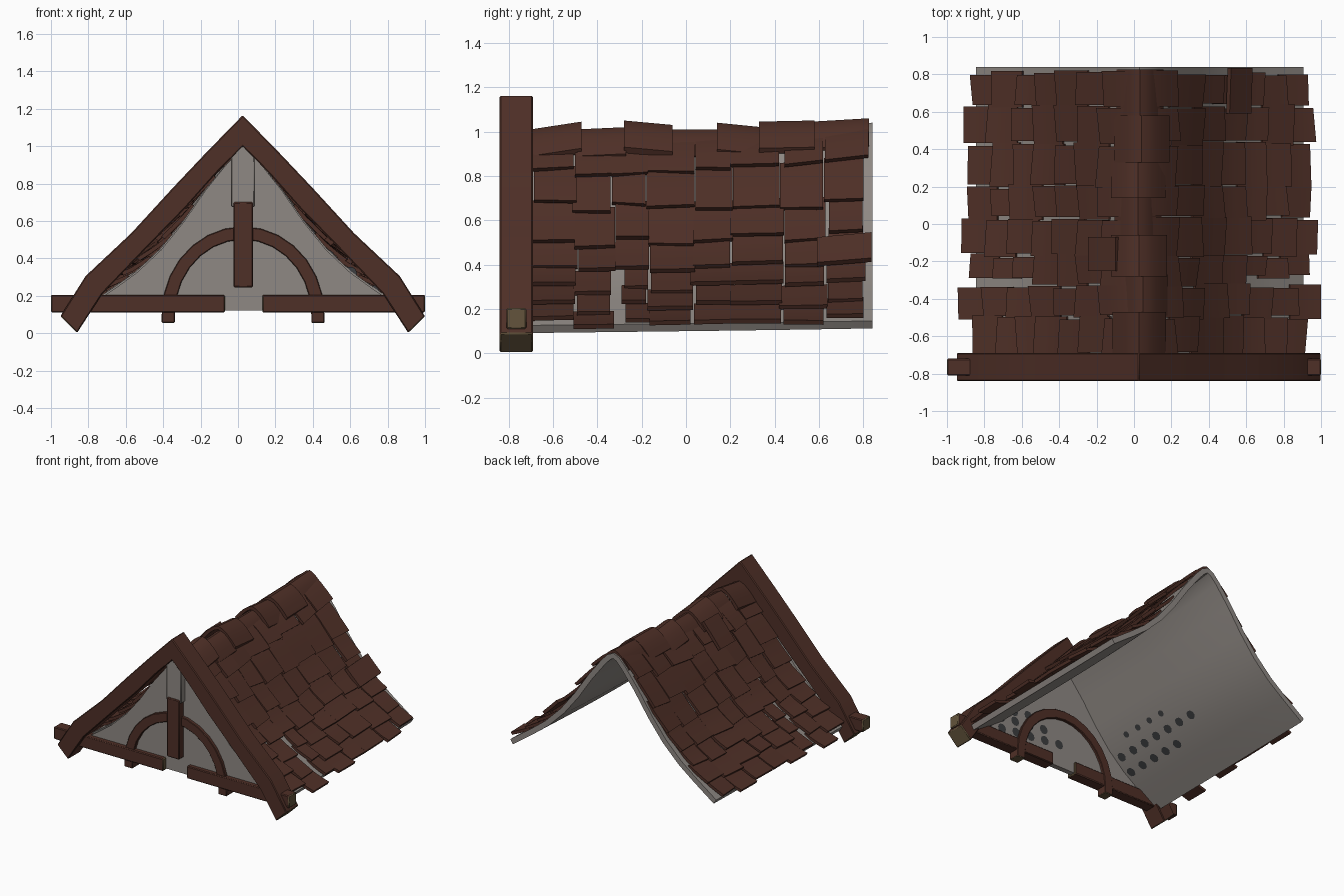
import bpy, bmesh, math, random
from mathutils import Vector

if "Cube" in bpy.data.objects:
    bpy.data.objects.remove(bpy.data.objects["Cube"])

random.seed(4)
CX = 0.03          # the roof sits slightly right of centre


def material(name, rgb):
    m = bpy.data.materials.new(name)
    m.diffuse_color = (*rgb, 1)
    m.use_nodes = True
    m.node_tree.nodes["Principled BSDF"].inputs["Base Color"].default_value = m.diffuse_color
    return m


BROWN = material("dark_brown_wood", (0.078, 0.029, 0.020))
TAN = material("cut_wood_end", (0.125, 0.088, 0.045))
GREY = material("grey_plaster", (0.275, 0.25, 0.23))
DARK = material("dark_spot", (0.045, 0.047, 0.05))


def make(name, bm, mats, bevel=0):
    bmesh.ops.recalc_face_normals(bm, faces=bm.faces)
    me = bpy.data.meshes.new(name)
    bm.to_mesh(me)
    bm.free()
    for m in mats:
        me.materials.append(m)
    ob = bpy.data.objects.new(name, me)
    bpy.context.collection.objects.link(ob)
    if bevel:
        mod = ob.modifiers.new("bevel", "BEVEL")
        mod.width, mod.segments = bevel, 1
        mod.limit_method, mod.angle_limit = "ANGLE", math.radians(50)
    return ob


# Timber following two matching (x, z) edges, extruded along y; end faces use slot 1
def band(name, outer, inner, y0, y1, mats, bevel=0.006):
    bm = bmesh.new()
    rings = [[bm.verts.new((p[0], y, p[1])) for p, y in ((a, y0), (b, y0), (b, y1), (a, y1))]
             for a, b in zip(outer, inner)]
    for r, s in zip(rings, rings[1:]):
        for k in range(4):
            bm.faces.new((r[k], r[(k + 1) % 4], s[(k + 1) % 4], s[k]))
    for r in (rings[0], rings[-1]):
        bm.faces.new(r).material_index = len(mats) - 1
    return make(name, bm, mats, bevel)


# Closed solid between an upper and a lower grid: f(u, v, side) with side 1 or 0
def sheet(bm, f, us, vs):
    g = [[[bm.verts.new(f(u, v, s)) for v in vs] for u in us] for s in (1, 0)]
    n, m = len(us) - 1, len(vs) - 1
    for a in g:
        for i in range(n):
            for j in range(m):
                bm.faces.new((a[i][j], a[i + 1][j], a[i + 1][j + 1], a[i][j + 1]))
    rim = [(i, 0) for i in range(n)] + [(n, j) for j in range(m)] + \
          [(i, m) for i in range(n, 0, -1)] + [(0, j) for j in range(m, 0, -1)]
    for (i, j), (k, l) in zip(rim, rim[1:] + rim[:1]):
        bm.faces.new((g[0][i][j], g[0][k][l], g[1][k][l], g[1][i][j]))


def steps(a, b, n):
    return [a + (b - a) * i / n for i in range(n + 1)]


# Flared roof profile: height against distance from the ridge
PROFILE = [(0, .975), (.05, .955), (.1, .905), (.21, .77), (.33, .60), (.45, .455),
           (.58, .335), (.70, .25), (.875, .135), (1.05, .045)]


def height(h, y=0):
    h = abs(h)
    z = PROFILE[-1][1]
    for (a, za), (b, zb) in zip(PROFILE, PROFILE[1:]):
        if a <= h <= b:
            z = za + (zb - za) * (h - a) / (b - a)
            break
    sag = 0.055 * max(y, -0.1 * y) ** 2 / 0.7 * max(0, 1 - h / 0.9)
    return z + sag + 0.012 * y


def on_roof(h, y, lift):
    e = 0.025
    dz = (height(h + e, y) - height(h - e, y)) / (2 * e)
    n = Vector((-dz, 0, 1)).normalized() * lift
    return Vector((CX + h + n.x, y, height(h, y) + n.z))


# Roof slab
half = [p[0] for p in PROFILE[:-1]]
bm = bmesh.new()
sheet(bm, lambda h, y, s: on_roof(h, y, 0 if s else -0.04),
      [-h for h in reversed(half[1:])] + half, steps(-0.74, 0.84, 12))
make("roof_slab", bm, [GREY])

# Tiles: columns along the ridge, overlapping rows down each slope
COLS = [-0.70, -0.50, -0.33, -0.17, 0.03, 0.20, 0.43, 0.63, 0.81]
EAVE = [.87, .95, .89, .93, .90, .90, .92, .88]
bm = bmesh.new()
for side in (-1, 1):
    for c, end in enumerate(EAVE):
        rows = steps(0.06, end, 7)
        for r in range(7):
            h0 = max(0.04, rows[r] - 0.025)
            h1 = rows[r + 1] + random.uniform(-0.012, 0.012) * (r < 6)
            y0 = COLS[c] + random.uniform(-0.012, 0.016)
            y1 = COLS[c + 1] + random.uniform(-0.016, 0.012)
            if c == 2 and r > 3:
                y0 += 0.05                      # a few slipped tiles leave gaps
            up, skew = random.uniform(0.032, 0.05), random.uniform(-0.012, 0.012)

            def tile(t, y, s):
                k = (y - y0) / (y1 - y0) - 0.5
                lift = 0.012 + (up - 0.012 + skew * k) * t
                return on_roof(side * (h0 + (h1 - h0) * t + skew * k * t), y,
                               lift if s else lift - 0.022)
            sheet(bm, tile, steps(0, 1, 3), [y0, y1])
make("roof_tiles", bm, [BROWN])

# Loose tiles
bm = bmesh.new()
sheet(bm, lambda h, y, s: on_roof(h, y, (.055 if s else .03) + (y - .6) * .04), [.44, .50, .56], [.59, .835])
sheet(bm, lambda h, y, s: on_roof(h, y, .07 if s else .045), [-.22, -.15, -.08], [-.25, -.07])
make("loose_tiles", bm, [BROWN])

# Ridge caps, each tilted a little
CAPS = [(-.70, -.47, 1.01, 1.045), (-.49, -.27, 1.01, 1.02), (-.28, -.06, 1.05, 1.03),
        (-.06, .15, 1.01, 1.01), (.14, .34, 1.04, 1.02), (.33, .58, 1.045, 1.05),
        (.57, .825, 1.045, 1.06)]
bm = bmesh.new()
for y0, y1, z0, z1 in CAPS:
    shift, w = random.uniform(-0.015, 0.02), random.uniform(0.125, 0.15)

    def cap(h, y, s):
        top = z0 + (z1 - z0) * (y - y0) / (y1 - y0)
        p = Vector((CX + shift + h * w, y, top - 0.12 * abs(h) ** 1.6))
        return p if s else p - Vector((h * 0.015, 0, 0.026))
    sheet(bm, cap, steps(-1, 1, 8), [y0, y1])
make("ridge_caps", bm, [BROWN])

# Gable barge boards: one bent band over the apex with sawn feet
B = 0.025
outer = [(0, 1.165), (.2, .96), (.375, .775), (.595, .535), (.84, .305), (.975, .09)]
inner = [(0, 1.0), (.15, .845), (.305, .67), (.51, .46), (.75, .21), (.885, .002)]


def both(pts):
    return [(B - x, z) for x, z in reversed(pts[1:])] + [(B + x, z) for x, z in pts]


band("barge_boards", both(outer), both(inner), -0.84, -0.69, [BROWN, TAN])

# Gable wall under the roof profile
hs = [-h for h in reversed(half[1:])] + half
band("gable_wall", [(CX + h * .98, height(h) - 0.01) for h in hs],
     [(CX + h * .98, 0.12) for h in hs], -0.775, -0.735, [GREY], 0)

# Tie beams, with a gap in the middle
for name, a, b in (("tie_beam_left", -1.0, -0.07), ("tie_beam_right", 0.13, 1.0)):
    band(name, [(a, .205), (b, .205)], [(a, .11), (b, .11)], -0.81, -0.72, [BROWN, TAN])

# Arched brace
angs = [math.pi * i / 14 for i in range(15)]


def arc(rx, rz):
    pts = [(0.027 - rx * math.cos(a), 0.10 + rz * math.sin(a)) for a in angs]
    return [(pts[0][0], .055)] + pts + [(pts[-1][0], .055)]


band("arched_brace", arc(.435, .47), arc(.365, .40), -0.80, -0.715, [BROWN, TAN], 0.004)

# King post and the plaster block above it
band("king_post", [(-.025, .70), (-.025, .245)], [(.08, .70), (.08, .245)], -0.83, -0.76, [BROWN])
band("post_block", [(-.037, 1.0), (-.037, .675)], [(.09, 1.0), (.09, .675)], -0.82, -0.75, [GREY])

# Dark spots on the inside of the gable and the left slope
bm = bmesh.new()


def spot(c, ax, ay, r):
    bm.faces.new([bm.verts.new(c + r * (ax * math.cos(t) + ay * math.sin(t)))
                  for t in steps(0, 2 * math.pi, 10)[:-1]])


for z, n, x0 in ((.22, 6, .72), (.32, 4, .60), (.41, 2, .48)):
    for i in range(n):
        spot(Vector((x0 - i * .13, -0.732, z + i * .015)), Vector((1, 0, 0)), Vector((0, 0, 1)), .036)
for h, n, y0 in ((.43, 4, -.52), (.51, 7, -.67), (.60, 5, -.68)):
    for i in range(n):
        y = y0 + i * .125
        tang = (on_roof(-h - .03, y, -.044) - on_roof(-h + .03, y, -.044)).normalized()
        spot(on_roof(-h, y, -.044), tang, Vector((0, 1, 0)), .034 if n > 4 else .024)
make("inner_spots", bm, [DARK])

# Smooth the curved surfaces, keep edges sharp
for ob in bpy.data.objects:
    ob.select_set(True)
    bpy.context.view_layer.objects.active = ob
bpy.ops.object.shade_smooth_by_angle(angle=math.radians(30))
